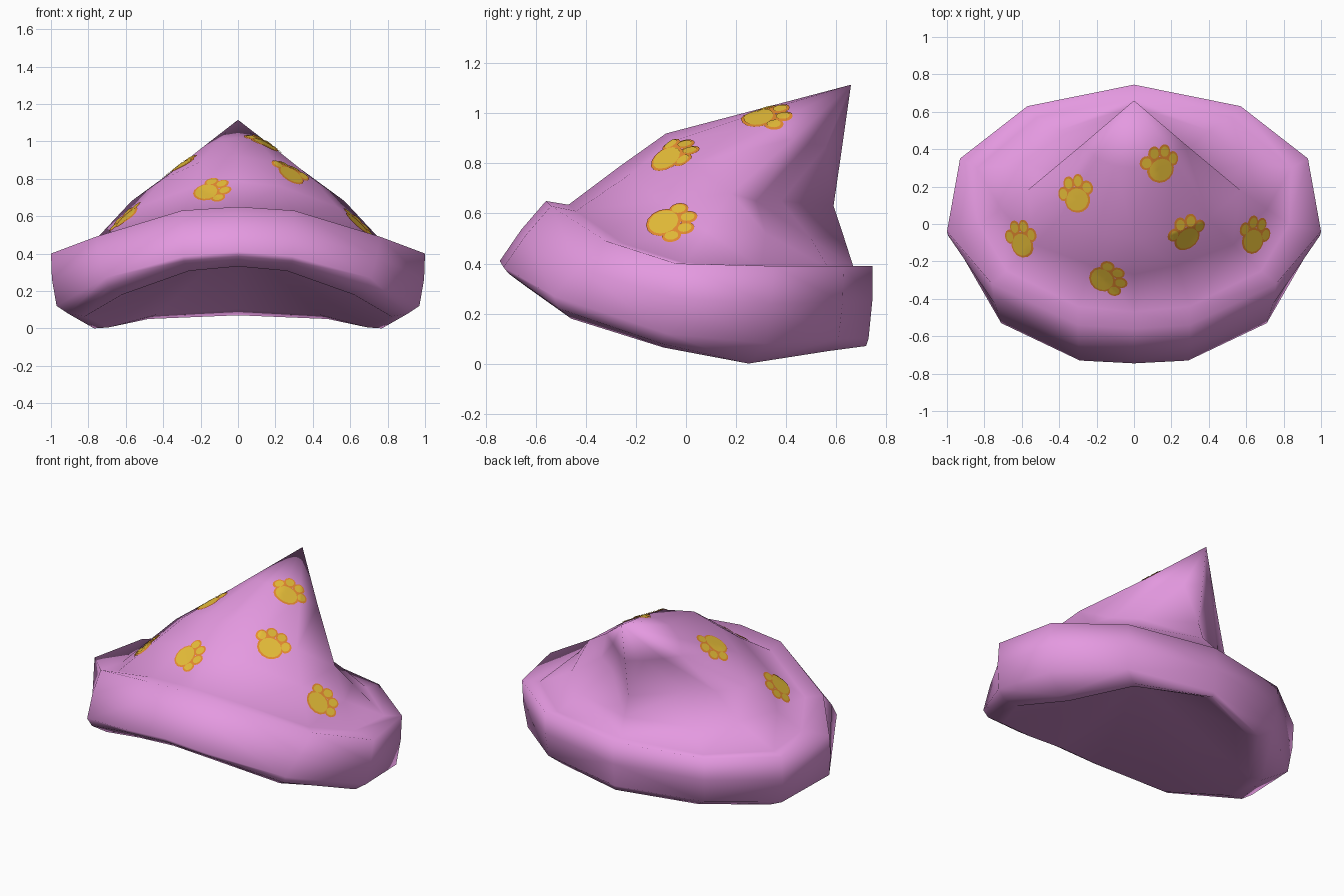
import bpy, bmesh, math
from mathutils import Vector
from mathutils.bvhtree import BVHTree

if "Cube" in bpy.data.objects:
    bpy.data.objects.remove(bpy.data.objects["Cube"])


def material(name, rgb):
    m = bpy.data.materials.new(name)
    m.diffuse_color = (*rgb, 1)
    m.use_nodes = True
    m.node_tree.nodes["Principled BSDF"].inputs["Base Color"].default_value = m.diffuse_color
    return m


pink = material("pink_cloth", (0.78, 0.32, 0.75))
yellow = material("yellow_print", (0.79, 0.51, 0.04))
orange = material("orange_outline", (0.79, 0.26, 0.03))

# Half rings run from front centre, round the right side, to back centre
brim_top = [(0, -.56, .65), (.30, -.54, .63), (.76, -.32, .49), (1, -.04, .40),
            (.93, .35, .39), (.57, .63, .39), (0, .745, .39)]
brim_low = [(0, -.745, .41), (.29, -.73, .385), (.71, -.53, .27), (.97, -.08, .12),
            (.91, .32, .08), (.56, .61, .10), (0, .73, .10)]
brim_base = [(0, -.73, .385), (.29, -.71, .36), (.69, -.51, .22), (.91, -.10, .08),
             (.77, .25, 0), (.48, .57, .05), (0, .72, .07)]
brim_mid = [((a[0] + b[0]) * .505, (a[1] + b[1]) * .505, (a[2] + b[2]) * .505)
            for a, b in zip(brim_top, brim_low)]
lip = [(x * .9, y * .9, z + .06 * y - .01) for x, y, z in brim_base]

# Crown: rounded front, domed back, and a peak that overhangs the back
crown = [
    [(0, -.47, .635), (.30, -.44, .61), (.68, -.25, .48), (.83, 0, .40),
     (.84, .30, .385), (.52, .57, .38), (0, .67, .385)],
    [(0, -.27, .785), (.23, -.22, .76), (.53, -.11, .65), (.71, .08, .53),
     (.60, .32, .52), (.40, .50, .50), (0, .63, .51)],
    [(0, -.08, .92), (.20, -.05, .89), (.40, .03, .80), (.57, .18, .68),
     (.41, .28, .65), (.27, .38, .65), (0, .59, .63)],
    [(0, .30, 1.02), (.10, .31, 1.01), (.20, .35, .96), (.27, .43, .90),
     (.18, .49, .88), (.09, .56, .87), (0, .625, .87)],
]
tip = (0, .66, 1.115)


def full_ring(half):
    return half + [(-x, y, z) for x, y, z in half[-2:0:-1]]


def make_object(name, bm, mats):
    me = bpy.data.meshes.new(name)
    bm.to_mesh(me)
    ob = bpy.data.objects.new(name, me)
    bpy.context.collection.objects.link(ob)
    for m in mats:
        me.materials.append(m)
    return ob


# Hat shell with a hollowed underside
bm = bmesh.new()
rings = [[bm.verts.new(p) for p in full_ring(h)]
         for h in [lip, brim_base, brim_low, brim_mid, brim_top] + crown]
n = len(rings[0])
for lo, hi in zip(rings, rings[1:]):
    for i in range(n):
        j = (i + 1) % n
        bm.faces.new((lo[i], lo[j], hi[j], hi[i]))
top = bm.verts.new(tip)
under = bm.verts.new((0, .05, .47))
for i in range(n):
    j = (i + 1) % n
    bm.faces.new((rings[-1][i], rings[-1][j], top))
    bm.faces.new((rings[0][j], rings[0][i], under))
bmesh.ops.triangulate(bm, faces=bm.faces[:], quad_method='SHORT_EDGE')
bm.normal_update()
for f in bm.faces:
    f.smooth = True
tree = BVHTree.FromBMesh(bm)
make_object("hat", bm, [pink])
bm.free()


# Paw prints: thin discs laid on the cloth
def disc(bm, frame, u, v, ru, rv, lift, mat):
    c, t, b, nor = frame

    def drop(a, r):
        p = c + t * (u + ru * r * math.cos(a)) + b * (v + rv * r * math.sin(a))
        hit = tree.ray_cast(p + nor * .15, -nor)[0]
        return bm.verts.new((hit or p) + nor * lift)

    sides = 14
    centre = drop(0, 0)
    rows = [[drop(math.tau * i / sides, r) for i in range(sides)] for r in (.34, .67, 1)]
    for i in range(sides):
        j = (i + 1) % sides
        faces = [bm.faces.new((centre, rows[0][i], rows[0][j]))]
        for p, q in zip(rows, rows[1:]):
            faces.append(bm.faces.new((p[i], q[i], q[j], p[j])))
        for f in faces:
            f.material_index = mat
            f.smooth = True


def paw(x, y, heading):
    normal = Vector()
    for dx, dy in ((0, 0), (.06, 0), (-.06, 0), (0, .06), (0, -.06)):
        normal += tree.ray_cast(Vector((x + dx, y + dy, 3)), Vector((0, 0, -1)))[1]
    normal.normalize()
    c = tree.ray_cast(Vector((x, y, 3)), Vector((0, 0, -1)))[0]
    a = math.radians(heading)
    up = Vector((math.cos(a), math.sin(a), 0))
    up = (up - normal * up.dot(normal)).normalized()
    frame = (c, up.cross(normal), up, normal)
    bm = bmesh.new()
    parts = [(0, -.03, .068, .060)]
    parts += [(s * u, v, .025, .028) for s in (-1, 1) for u, v in ((.078, .018), (.032, .064))]
    for u, v, ru, rv in parts:
        disc(bm, frame, u, v, ru + .011, rv + .011, .004, 1)
        disc(bm, frame, u, v, ru, rv, .007, 0)
    make_object("paw_print", bm, [yellow, orange])
    bm.free()


for x, y, heading in ((-.31, .16, 105), (-.60, -.08, 95), (.14, .32, 100),
                      (.28, -.05, 110), (.64, -.06, 75), (-.14, -.29, 15)):
    paw(x, y, heading)
